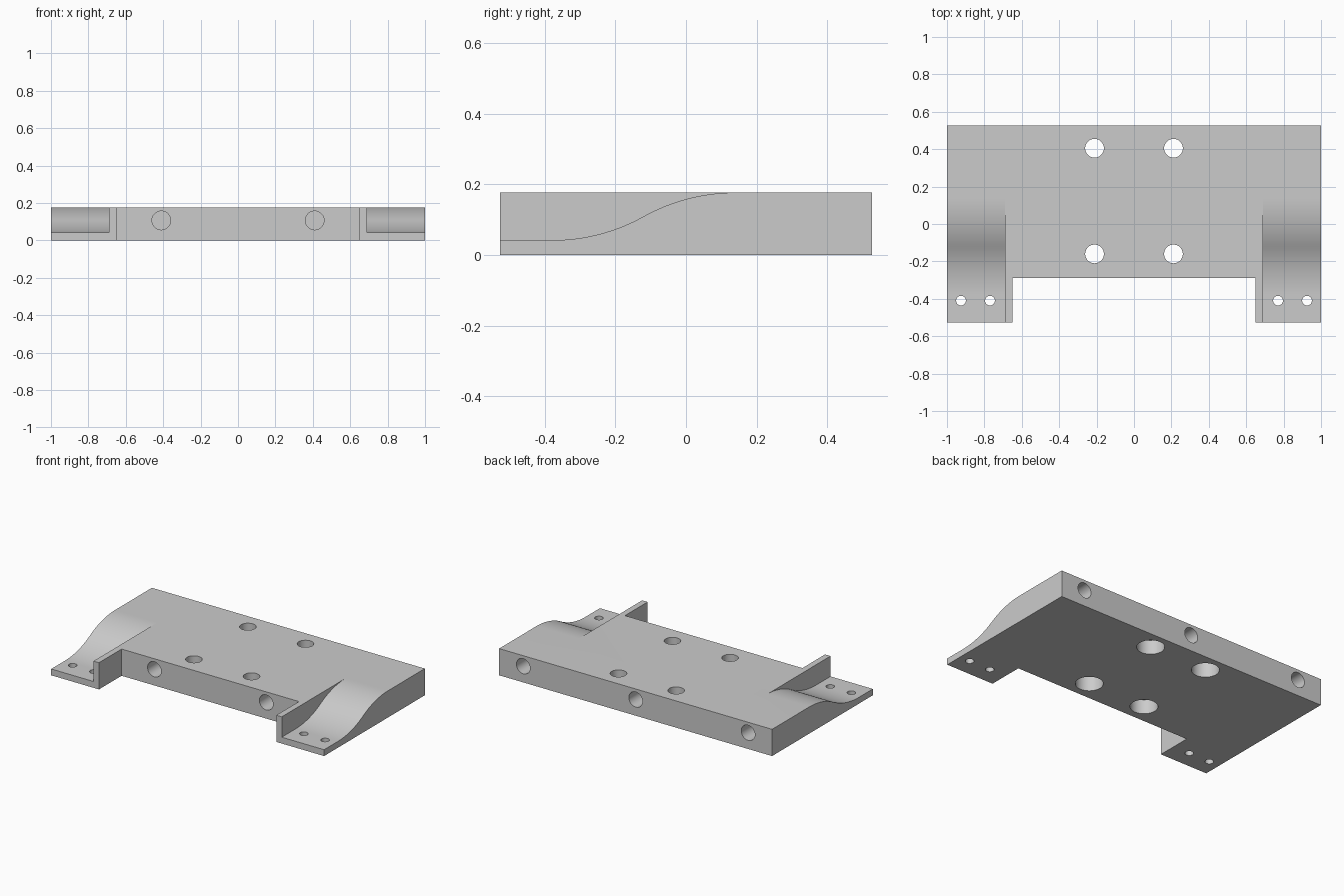
import bpy, bmesh, math
from mathutils import Vector

cube = bpy.data.objects.get("Cube")
if cube:
    bpy.data.objects.remove(cube, do_unlink=True)

TOP = 0.177
HALF_Y = 0.527
FLOOR = 0.042

grey = bpy.data.materials.new("plain_grey")
grey.use_nodes = True
colour = (0.6, 0.6, 0.6, 1)
grey.diffuse_color = colour
grey.node_tree.nodes["Principled BSDF"].inputs["Base Color"].default_value = colour


def prism(name, points, direction):
    """Extrude a closed outline of 3D points along a direction."""
    bm = bmesh.new()
    face = bm.faces.new([bm.verts.new(p) for p in points])
    moved = bmesh.ops.extrude_face_region(bm, geom=[face])["geom"]
    verts = [v for v in moved if isinstance(v, bmesh.types.BMVert)]
    bmesh.ops.translate(bm, verts=verts, vec=direction)
    bmesh.ops.recalc_face_normals(bm, faces=bm.faces)
    mesh = bpy.data.meshes.new(name)
    bm.to_mesh(mesh)
    bm.free()
    mesh.materials.append(grey)
    obj = bpy.data.objects.new(name, mesh)
    bpy.context.collection.objects.link(obj)
    return obj


def drill(start, direction, radius, sides=48):
    """Round cutter running from start along direction."""
    start, direction = Vector(start), Vector(direction)
    turn = direction.to_track_quat("Z", "Y")
    ring = []
    for i in range(sides):
        a = math.tau * i / sides
        ring.append(start + turn @ Vector((radius * math.cos(a), radius * math.sin(a), 0)))
    return prism("drill_cutter", ring, direction)


# Plate with a wide notch in the front edge
outline = [(-1, HALF_Y), (-1, -HALF_Y), (-0.65, -HALF_Y), (-0.65, -0.29)]
outline += [(-x, y) for x, y in reversed(outline)]
plate = prism("mounting_plate", [(x, y, 0) for x, y in outline], Vector((0, 0, TOP)))

# S-shaped ramp profile made from two tangent arcs
start, end = -0.38, 0.14
run, rise = (end - start) / 2, (TOP - FLOOR) / 2
radius = (run * run + rise * rise) / (2 * rise)
sweep = math.asin(run / radius)
steps = 16
lower = [(start + radius * math.sin(sweep * i / steps),
          FLOOR + radius * (1 - math.cos(sweep * i / steps))) for i in range(steps + 1)]
upper = [(start + end - y, FLOOR + TOP - z) for y, z in reversed(lower[:-1])]
ramp = [(-0.7, FLOOR)] + lower + upper + [(end, 0.4), (-0.7, 0.4)]

cutters = []
for side in (-1, 1):
    # Side ramps outside the thin walls
    cutters.append(prism("ramp_cutter", [(side * 0.69, y, z) for y, z in ramp],
                         Vector((side * 0.5, 0, 0))))
    # Counterbored bolt holes through the plate
    for y in (-0.16, 0.405):
        cutters.append(drill((side * 0.211, y, -0.1), (0, 0, 0.5), 0.05))
        cutters.append(drill((side * 0.211, y, -0.1), (0, 0, 0.195), 0.083))
    # Small holes in the front tabs
    for x in (0.77, 0.925):
        cutters.append(drill((side * x, -0.41, -0.1), (0, 0, 0.3), 0.026, 32))
    # Blind holes in the front edge
    cutters.append(drill((side * 0.41, -0.4, 0.107), (0, 0.32, 0), 0.05))
# Blind holes in the back edge
for x in (-0.824, 0, 0.824):
    cutters.append(drill((x, 0.65, 0.107), (0, -0.32, 0), 0.05))

# Cut everything out of the plate
bpy.ops.object.select_all(action="DESELECT")
bpy.context.view_layer.objects.active = plate
plate.select_set(True)
for cutter in cutters:
    cut = plate.modifiers.new("cut", "BOOLEAN")
    cut.operation = "DIFFERENCE"
    cut.solver = "EXACT"
    cut.object = cutter
    bpy.ops.object.modifier_apply(modifier=cut.name)
    bpy.data.objects.remove(cutter, do_unlink=True)

bpy.ops.object.shade_smooth_by_angle(angle=math.radians(30))
